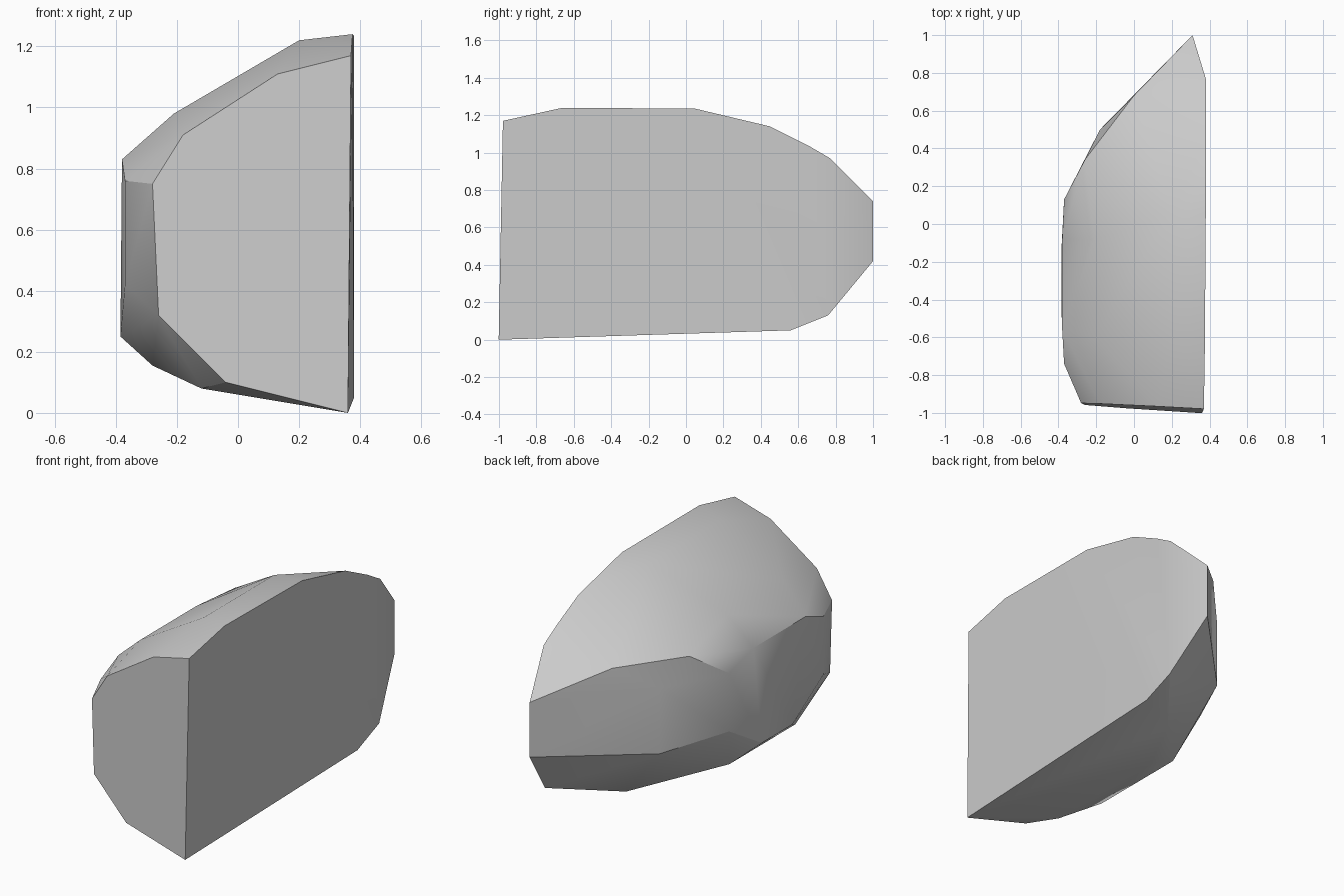
import bpy
import bmesh
import math

default_cube = bpy.data.objects.get("Cube")
if default_cube:
    bpy.data.objects.remove(default_cube, do_unlink=True)


def make_material(name, color):
    material = bpy.data.materials.new(name)
    material.use_nodes = True
    material.diffuse_color = color
    shader = material.node_tree.nodes["Principled BSDF"]
    shader.inputs["Base Color"].default_value = color
    shader.inputs["Roughness"].default_value = 0.8
    return material


def ridge(x, z, *stations):
    """Corners lying along one lengthwise ridge of the stone."""
    return [(x, y, z) for y in stations]


def front_corner(x, z):
    """Place a corner on the slightly tilted front cut."""
    return (x, -0.98 - 0.06 * x + 0.02 * z, z)


# Flat cut side, from the rounded top to the back tip and underside
cut_side = [(0.375, -0.66, 1.24), (0.38, 0.05, 1.235), (0.38, 0.45, 1.14),
            (0.38, 0.65, 1.04), (0.38, 0.77, 0.97), (0.38, 0.76, 0.13),
            (0.38, 0.56, 0.05)]
back_tip = [(0.31, 1.0, z) for z in (0.42, 0.74)]

# Front cut outline
front_cut = [front_corner(x, z) for x, z in (
    (0.36, 0.0), (0.37, 1.17), (0.13, 1.11), (-0.18, 0.91),
    (-0.28, 0.75), (-0.26, 0.32), (-0.04, 0.1))]

# Lengthwise ridges over the crown, the outer flank and the belly
crown = ridge(0.2, 1.22, -0.6, 0.05) + ridge(-0.21, 0.98, -0.6, -0.08)
flank = (ridge(-0.38, 0.83, -0.56, -0.08) + ridge(-0.37, 0.76, -0.74, 0.13)
         + ridge(-0.37, 0.42, -0.74, 0.13) + ridge(-0.385, 0.25, -0.43, -0.15))
belly = ridge(-0.28, 0.155, -0.61, 0.0) + ridge(-0.12, 0.08, -0.79, 0.0)
belly += ridge(0.1, 0.05, 0.41)

# Tapering back shoulder
shoulder = ridge(-0.18, 0.76, 0.5) + ridge(-0.18, 0.38, 0.5)
shoulder += ridge(-0.26, 0.91, 0.34) + ridge(0.0, 0.9, 0.68)

# Wrap the corners into one faceted solid
bm = bmesh.new()
for corner in cut_side + back_tip + front_cut + crown + flank + belly + shoulder:
    bm.verts.new(corner)
result = bmesh.ops.convex_hull(bm, input=bm.verts[:])
loose = [v for v in bm.verts if not v.link_faces]
bmesh.ops.delete(bm, geom=loose, context="VERTS")
bmesh.ops.recalc_face_normals(bm, faces=bm.faces[:])

mesh = bpy.data.meshes.new("stone_chunk")
bm.to_mesh(mesh)
bm.free()
stone = bpy.data.objects.new("stone_chunk", mesh)
bpy.context.collection.objects.link(stone)
mesh.materials.append(make_material("plain grey", (0.6, 0.6, 0.6, 1.0)))

# Soft shading across the shallow facets, crisp cut edges
bpy.ops.object.select_all(action="DESELECT")
stone.select_set(True)
bpy.context.view_layer.objects.active = stone
bpy.ops.object.shade_smooth_by_angle(angle=math.radians(27))
